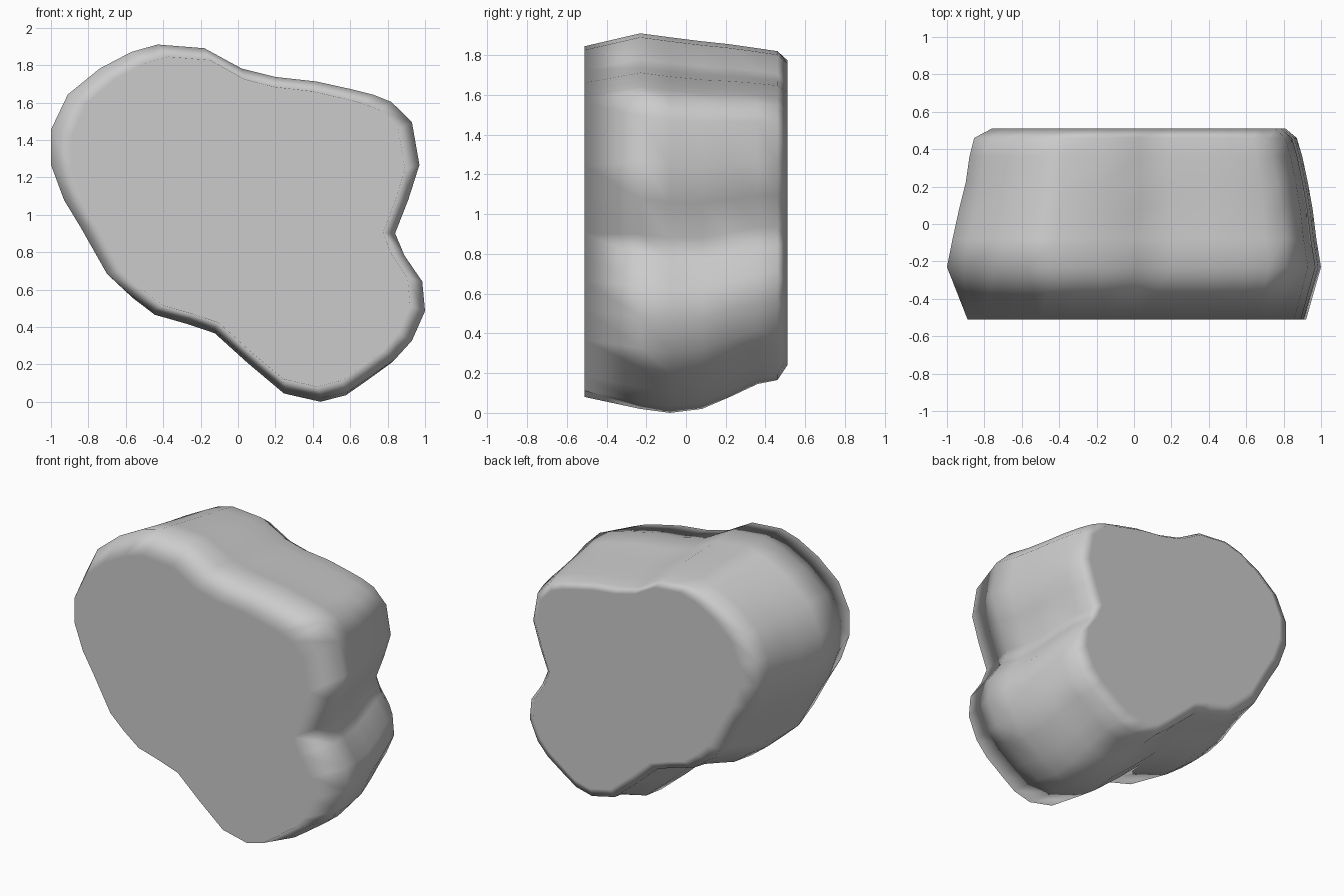
import bpy, bmesh

# Widest outline of the boulder, seen from the front (x, z)
outline = [(-.43, 1.91), (-.18, 1.89), (.02, 1.78), (.2, 1.735), (.42, 1.71),
           (.6, 1.67), (.72, 1.64), (.82, 1.6), (.93, 1.49), (.97, 1.26),
           (.91, 1.07), (.84, .89), (.89, .77), (.985, .63), (1, .47),
           (.93, .31), (.84, .21), (.7, .11), (.59, .035), (.45, 0),
           (.25, .045), (.05, .21), (-.13, .37), (-.28, .42), (-.46, .47),
           (-.58, .56), (-.7, .67), (-.84, .92), (-.93, 1.07), (-1, 1.26),
           (-1, 1.45), (-.91, 1.64), (-.74, 1.78), (-.57, 1.87)]

# Cross-sections front to back: y, then left, right, bottom, top extents
sections = [(-.51, -.89, .92, .08, 1.845),
            (-.23, -1, 1, .02, 1.91),
            (-.08, -.97, .975, 0, 1.89),
            (.08, -.935, .955, .02, 1.87),
            (.22, -.90, .93, .08, 1.855),
            (.36, -.88, .90, .145, 1.835),
            (.46, -.855, .87, .165, 1.82),
            (.51, -.76, .81, .24, 1.775)]

bm = bmesh.new()
rings = []
for y, x0, x1, z0, z1 in sections:
    rings.append([bm.verts.new((x0 + (x + 1) / 2 * (x1 - x0), y,
                                z0 + z / 1.91 * (z1 - z0))) for x, z in outline])

# Sides and flat end caps
n = len(outline)
for a, b in zip(rings, rings[1:]):
    for i in range(n):
        j = (i + 1) % n
        bm.faces.new((a[i], a[j], b[j], b[i]))
bm.faces.new(rings[0])
bm.faces.new(rings[-1])
bmesh.ops.recalc_face_normals(bm, faces=bm.faces)
for f in bm.faces:
    f.smooth = True

mesh = bpy.data.meshes.new("boulder")
bm.to_mesh(mesh)
bm.free()
boulder = bpy.data.objects.new("boulder", mesh)
bpy.context.collection.objects.link(boulder)

# Keep the large caps flat while the rim blends softly into them
wn = boulder.modifiers.new("soft_rim", 'WEIGHTED_NORMAL')
wn.mode = 'FACE_AREA'
wn.weight = 100
